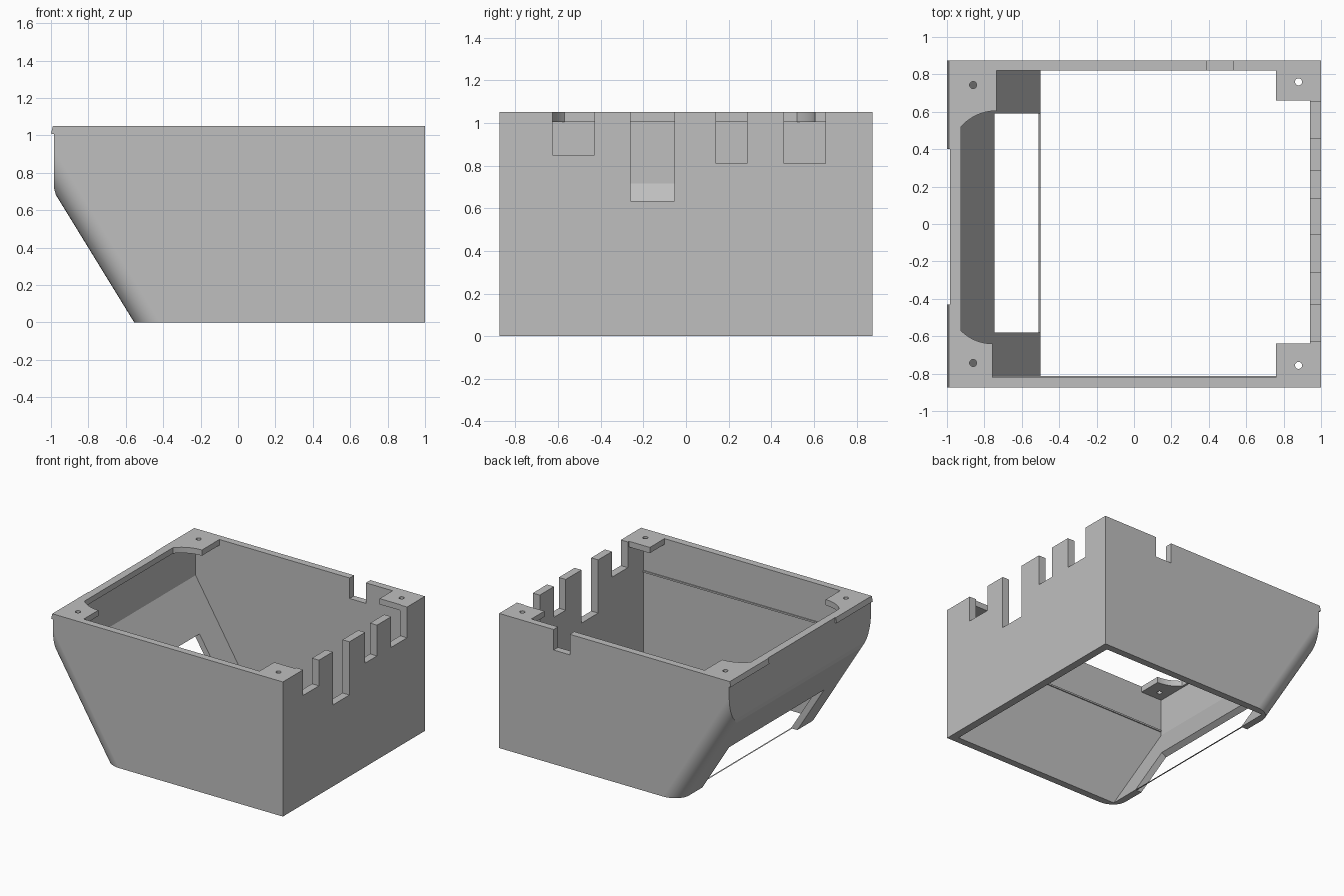
import bpy, bmesh, math
from mathutils import Vector

cube = bpy.data.objects.get("Cube")
if cube:
    bpy.data.objects.remove(cube, do_unlink=True)

grey = bpy.data.materials.new("plain_grey")
grey.use_nodes = True
GREY = (0.52, 0.52, 0.52, 1)
grey.diffuse_color = GREY
grey.node_tree.nodes["Principled BSDF"].inputs["Base Color"].default_value = GREY


def make(name, bm):
    bmesh.ops.recalc_face_normals(bm, faces=bm.faces)
    mesh = bpy.data.meshes.new(name)
    bm.to_mesh(mesh)
    bm.free()
    mesh.materials.append(grey)
    obj = bpy.data.objects.new(name, mesh)
    bpy.context.collection.objects.link(obj)
    return obj


def prism(points, lo, hi, axis="y"):
    """Extrude a 2D outline along y (points are x, z) or z (points are x, y)."""
    bm = bmesh.new()
    place = (lambda a, b, t: (a, t, b)) if axis == "y" else (lambda a, b, t: (a, b, t))
    rings = [[bm.verts.new(place(a, b, t)) for a, b in points] for t in (lo, hi)]
    for ring in rings:
        bm.faces.new(ring)
    n = len(points)
    for i in range(n):
        j = (i + 1) % n
        bm.faces.new((rings[0][i], rings[0][j], rings[1][j], rings[1][i]))
    return bm


def box(x0, x1, y0, y1, z0, z1):
    return prism([(x0, z0), (x1, z0), (x1, z1), (x0, z1)], y0, y1)


def cut(target, bm):
    cutter = make("cutter", bm)
    cutter.hide_render = True
    mod = target.modifiers.new("cut", "BOOLEAN")
    mod.operation, mod.solver, mod.object = "DIFFERENCE", "EXACT", cutter
    bpy.context.view_layer.objects.active = target
    bpy.ops.object.modifier_apply(modifier=mod.name)
    bpy.data.objects.remove(cutter, do_unlink=True)


TOP, HALF, WALL = 1.05, 0.875, 0.055
FACE, FOOT, CREASE = -0.985, -0.555, 0.70
up = Vector((FACE - FOOT, CREASE)).normalized()    # along the slope
inward = Vector((up.y, -up.x))                     # into the housing

# Outer body with a sloped face and rounded slope sides
bm = prism([(FACE, TOP), (1, TOP), (1, 0), (FOOT, 0), (FACE, CREASE)], -HALF, HALF)
slope_sides = [e for e in bm.edges
               if abs(e.verts[0].co.y - e.verts[1].co.y) < 0.01
               and abs(e.verts[0].co.x - e.verts[1].co.x) > 0.1
               and abs(e.verts[0].co.z - e.verts[1].co.z) > 0.1]
bmesh.ops.recalc_face_normals(bm, faces=bm.faces)
bmesh.ops.bevel(bm, geom=slope_sides, offset=0.12, segments=8, profile=0.5, affect="EDGES")
# Soften the crease above the slope
bmesh.ops.bisect_plane(bm, geom=bm.verts[:] + bm.edges[:] + bm.faces[:], dist=0.0001,
                       plane_co=(FACE + 0.006, 0, CREASE),
                       plane_no=(-1 - inward.x, 0, -inward.y), clear_outer=True)
bmesh.ops.holes_fill(bm, edges=[e for e in bm.edges if e.is_boundary], sides=0)
body = make("housing_shell", bm)

# Hollow interior, open at the bottom
lean = (FACE - FOOT) / CREASE
inner_foot = FOOT + WALL
inner_x = -0.94
cut(body, prism([(inner_x, 1.005), (0.94, 1.005), (0.94, -0.1), (inner_foot - 0.1 * lean, -0.1),
                 (inner_x, (inner_x - inner_foot) / lean)], -HALF + WALL, HALF - WALL))


# Top opening, leaving four corner plates and a front lip
def arc(x_edge, y_edge, x_lip, y_lip):
    run, drop = x_edge - x_lip, abs(y_edge - y_lip)
    radius = (run ** 2 + drop ** 2) / (2 * drop)
    sweep = math.asin(run / radius)
    sign = 1 if y_edge > 0 else -1
    return [(x_edge - radius * math.sin(sweep * i / 10),
             y_edge - sign * radius * (1 - math.cos(sweep * i / 10))) for i in range(11)]


inner_y = HALF - WALL
opening = [(0.94, -0.64), (0.94, 0.66), (0.76, 0.66), (0.76, inner_y), (-0.735, inner_y)]
opening += arc(-0.735, 0.605, -0.925, 0.52)
opening += arc(-0.757, -0.64, -0.925, -0.57)[::-1]
opening += [(-0.757, -inner_y), (0.76, -inner_y), (0.76, -0.64)]
cut(body, prism(opening, 0.95, 1.2, "z"))

# Window through the slope
upper, lower = Vector((-0.785, 0.374)), Vector((-0.51, 0))
cut(body, prism([upper - inward * 0.15, upper + inward * 0.15,
                 lower + inward * 0.15, lower - inward * 0.15], -0.58, 0.59))

# Cable notches in the rear end wall and one in the side wall
for y0, y1, z0 in ((-0.625, -0.43, 0.85), (-0.26, -0.055, 0.635),
                   (0.14, 0.285, 0.81), (0.46, 0.655, 0.81)):
    cut(body, box(0.9, 1.1, y0, y1, z0, 1.2))
cut(body, box(0.39, 0.53, 0.8, 1, 0.89, 1.2))

# Screw holes in the corner plates
for x, y in ((-0.86, 0.743), (-0.86, -0.743), (0.88, 0.76), (0.88, -0.756)):
    ring = [(x + 0.019 * math.cos(a * math.tau / 20), y + 0.019 * math.sin(a * math.tau / 20))
            for a in range(20)]
    cut(body, prism(ring, 0.96, 1.2, "z"))

# Small catches on the front lip
catch = [(-0.98, TOP), (-0.99, TOP), (-1, 1.01), (-0.98, 1.005)]
make("left_catch", prism(catch, 0.40, HALF))
make("right_catch", prism(catch, -HALF, -0.43))

# Thin rib along the inside of the side wall
make("inner_rib", box(-0.935, 0.945, -0.83, -0.812, 0.742, 0.755))

# Smooth only the rounded slope sides
bpy.ops.object.select_all(action="DESELECT")
body.select_set(True)
bpy.context.view_layer.objects.active = body
bpy.ops.object.shade_smooth_by_angle(angle=math.radians(15))
normals = body.modifiers.new("flat_face_normals", "WEIGHTED_NORMAL")
normals.keep_sharp = True
